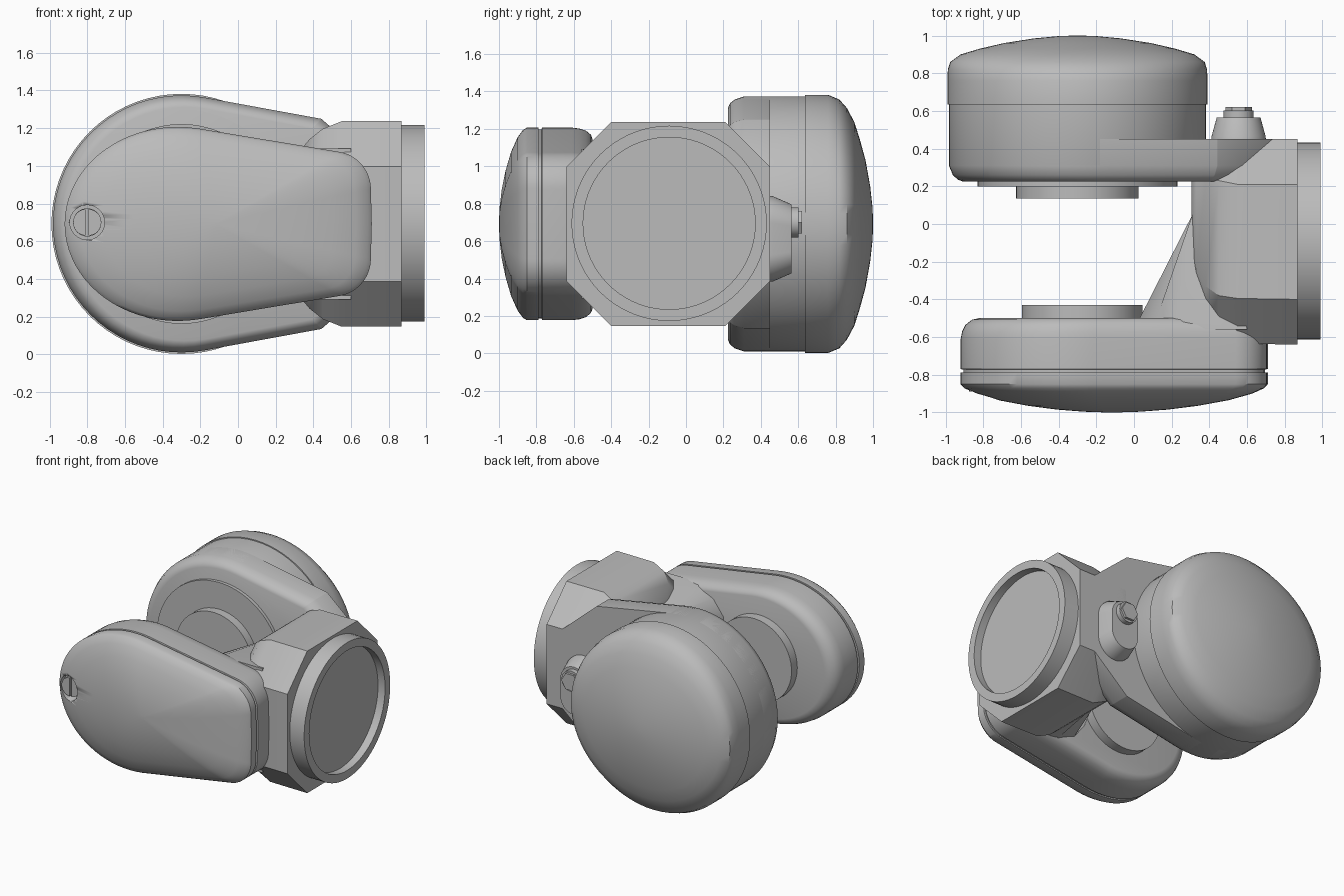
import bpy, bmesh, math
from mathutils import Vector
from mathutils.geometry import convex_hull_2d

cube = bpy.data.objects.get("Cube")
if cube:
    bpy.data.objects.remove(cube, do_unlink=True)

grey = bpy.data.materials.new("machine grey")
grey.use_nodes = True
COLOUR = (0.5, 0.5, 0.5, 1)
grey.diffuse_color = COLOUR
grey.node_tree.nodes["Principled BSDF"].inputs["Base Color"].default_value = COLOUR
MID = 0.692  # height of the main axes


def loft(name, rings, angle=35):
    """Skin a closed solid through rings that share a point count."""
    bm = bmesh.new()
    loops = [[bm.verts.new(p) for p in ring] for ring in rings]
    n = len(loops[0])
    for a, b in zip(loops, loops[1:]):
        for i in range(n):
            j = (i + 1) % n
            bm.faces.new((a[i], a[j], b[j], b[i]))
    bm.faces.new(loops[0][::-1])
    bm.faces.new(loops[-1])
    bmesh.ops.recalc_face_normals(bm, faces=bm.faces)
    mesh = bpy.data.meshes.new(name)
    bm.to_mesh(mesh)
    bm.free()
    mesh.materials.append(grey)
    obj = bpy.data.objects.new(name, mesh)
    bpy.context.collection.objects.link(obj)
    bpy.ops.object.select_all(action='DESELECT')
    obj.select_set(True)
    bpy.context.view_layer.objects.active = obj
    bpy.ops.object.shade_smooth_by_angle(angle=math.radians(angle))
    return obj


def ellipse(cx, cz, rx, rz, n=72):
    return [Vector((cx + rx * math.cos(math.tau * i / n),
                    cz + rz * math.sin(math.tau * i / n))) for i in range(n)]


def hull(*ellipses):
    """Convex outline around several ellipses in the xz plane."""
    pts = [p for e in ellipses for p in ellipse(*e)]
    return [pts[i] for i in convex_hull_2d(pts)]


def layers(outline, centre, steps):
    """Rings along y: each step is (y, scale about the centre)."""
    c = Vector(centre)
    return [[(c.x + (p.x - c.x) * s, y, c.y + (p.y - c.y) * s) for p in outline]
            for y, s in steps]


def disc(name, x, z, r, y0, y1, n=64):
    return loft(name, layers(ellipse(x, z, r, r, n), (x, z), [(y0, 1), (y1, 1)]))


# Rear round housing and its domed cover
AX = -0.3
loft("rear_housing", layers(ellipse(AX, MID, 0.682, 0.682), (AX, MID), [
    (0.225, 0.89), (0.235, 0.93), (0.26, 0.97), (0.31, 1), (0.64, 1)]))
cover = [(0.635, .69, .69), (0.76, .69, .69), (0.82, .688, .665), (0.86, .675, .62),
         (0.9, .62, .545), (0.93, .52, .45), (0.96, .39, .34), (0.985, .23, .2),
         (0.997, .1, .09), (1.0, .02, .02)]
loft("rear_cover", [[(p.x, y, p.y) for p in ellipse(AX, MID, rx, rz)]
                    for y, rx, rz in cover])

# Rear arm flowing from the housing into the neck block
rear = hull((AX, MID, .682, .682), (0.44, MID, .05, .558), (0.74, MID, .02, .3))
loft("rear_arm", layers(rear, (-0.1, MID), [
    (0.225, 0.91), (0.235, 0.945), (0.26, 0.975), (0.31, 1), (0.45, 1)]))
disc("rear_bearing_ring", AX, MID, 0.53, 0.2, 0.24)
disc("rear_bearing_hub", AX, MID, 0.325, 0.135, 0.24)


# Chamfered neck block, rounded off toward the gap
def octagon(x, y0, y1, h, c):
    half = [(y0, -h + c), (y0, h - c), (y0 + c, h), (y1 - c, h)]
    back = [(y1, h - c), (y1, -h + c), (y1 - c, -h), (y0 + c, -h)]
    return [(x, y, MID + z) for y, z in half + back]


loft("neck_block", [
    octagon(0.305, -0.3, 0.36, 0.33, 0.16), octagon(0.33, -0.42, 0.41, 0.39, 0.18),
    octagon(0.38, -0.53, 0.44, 0.45, 0.2), octagon(0.45, -0.6, 0.45, 0.505, 0.22),
    octagon(0.55, -0.635, 0.45, 0.545, 0.24), octagon(0.868, -0.64, 0.45, 0.545, 0.24)],
    30)

# Round flange with a recessed end
FY = -0.09
loft("end_flange", [[(x, p.x, p.y) for p in ellipse(FY, MID + 0.003, r, r)]
                    for x, r in [(0.85, .522), (0.99, .522), (0.99, .46), (0.93, .46)]])

# Sloping web between the front arm and the neck block
web = [(-0.4, 0.26), (-0.34, 0.12), (-0.22, 0.03), (0.22, 0.03), (0.34, 0.12), (0.4, 0.26)]
loft("front_web", [[(x, -0.56, MID + z), (x, -0.5, MID + z),
                    (max(x, 0.31), 0.05, MID + z * 0.85),
                    (0.5, 0.1, MID + z * 0.85), (0.6, -0.56, MID + z)]
                   for z, x in web], 50)

# Front arm: egg outline with a rounded inner edge and a groove
egg = hull((-0.32, MID, .6, .515), (0.505, MID + 0.185, .2, .2),
           (0.505, MID - 0.185, .2, .2), (0.5, MID, .21, .1))
EGG_C = (-0.12, MID)
loft("front_arm", layers(egg, EGG_C, [
    (-0.5, 0.88), (-0.508, 0.925), (-0.535, 0.968), (-0.57, 0.99), (-0.61, 1),
    (-0.77, 1), (-0.772, 0.982), (-0.8, 0.982)]))
disc("front_bearing_hub", -0.275, MID, 0.32, -0.52, -0.43)

# Domed front cover with a screw hole
front_cover = loft("front_cover", layers(egg, EGG_C, [
    (-0.788, 1), (-0.85, 1), (-0.872, 0.975), (-0.9, 0.9), (-0.935, 0.75),
    (-0.965, 0.55), (-0.985, 0.36), (-0.996, 0.18), (-1.0, 0.03)]))
HX, HZ = -0.8, MID + 0.008
cutter = disc("hole_cutter", HX, HZ, 0.092, -1.1, -0.83, 32)
cutter.hide_render = True
cut = front_cover.modifiers.new("screw hole", 'BOOLEAN')
cut.operation = 'DIFFERENCE'
cut.solver = 'EXACT'
cut.object = cutter
bpy.context.view_layer.objects.active = front_cover
bpy.ops.object.modifier_apply(modifier=cut.name)
bpy.data.objects.remove(cutter, do_unlink=True)

# Screw in the hole, its head split by a slot
disc("cover_screw", HX, HZ, 0.075, -0.87, -0.82, 32)
for side, name in ((-1, "left"), (1, "right")):
    head = [Vector((HX + side * (0.008 + 0.067 * math.sin(math.pi * i / 12)),
                    HZ + 0.07 * math.cos(math.pi * i / 12))) for i in range(13)]
    loft("screw_head_" + name, layers(head, (HX, HZ), [(-0.86, 1), (-0.89, 1)]))

# Tapered port boss with a hexagonal plug
PX, PZ = 0.555, 0.612
port = hull((PX, PZ + 0.085, .145, .145), (PX, PZ - 0.085, .145, .145))
loft("port_boss", layers(port, (PX, PZ), [(0.44, 1), (0.465, 0.99), (0.565, 0.8)]))
disc("port_plug_collar", PX, 0.7, 0.08, 0.55, 0.602, 32)
disc("port_plug", PX, 0.7, 0.07, 0.55, 0.62, 6)
